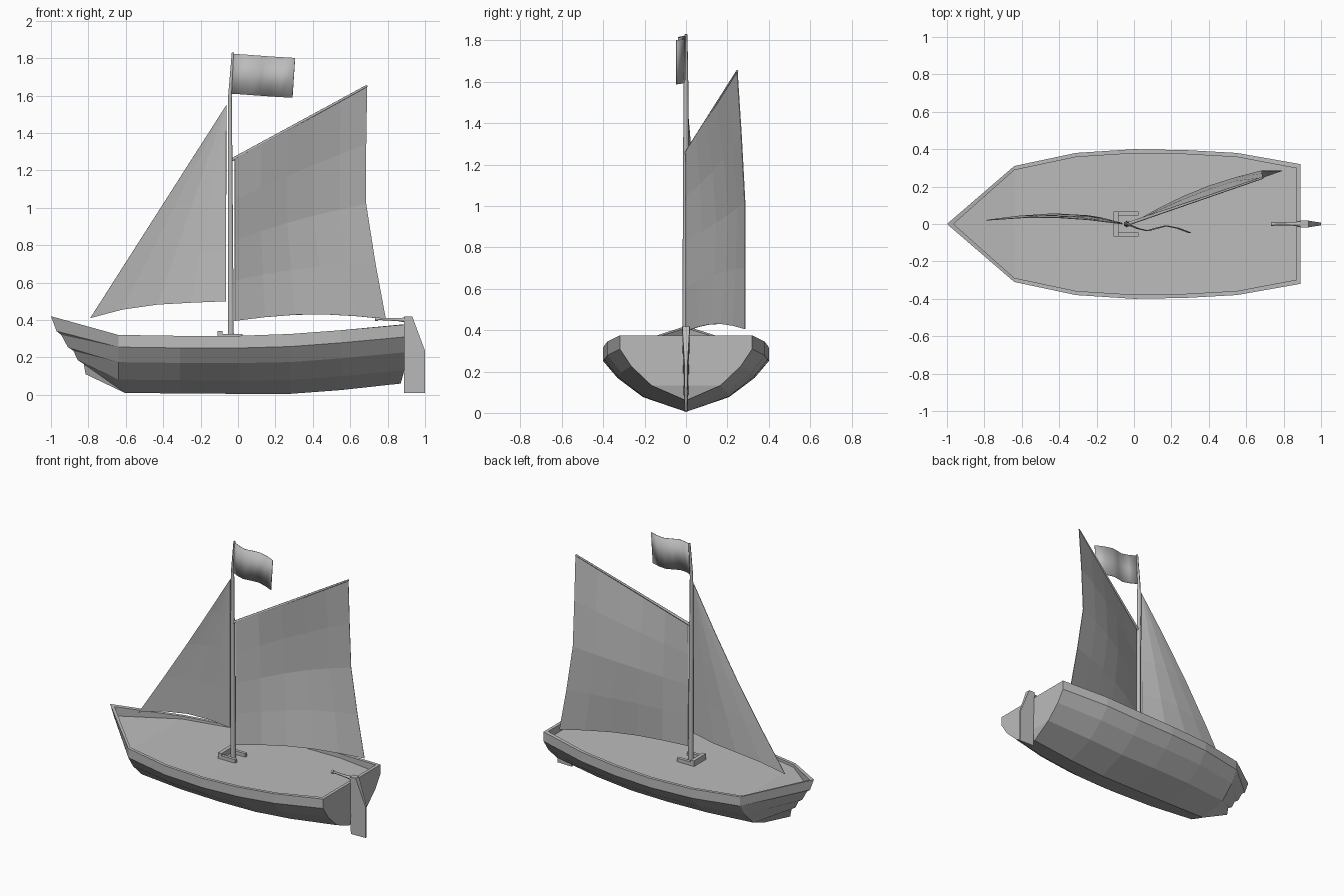
import bpy
import bmesh
from math import sin, pi
from mathutils import Vector

cube = bpy.data.objects.get("Cube")
if cube:
    bpy.data.objects.remove(cube, do_unlink=True)

grey = bpy.data.materials.new("plain grey")
grey.use_nodes = True
colour = (0.5, 0.5, 0.5, 1)
grey.diffuse_color = colour
grey.node_tree.nodes["Principled BSDF"].inputs["Base Color"].default_value = colour


def link(name, data):
    data.materials.append(grey)
    ob = bpy.data.objects.new(name, data)
    bpy.context.collection.objects.link(ob)
    return ob


def mesh_object(name, faces, smooth=False):
    """Build a mesh from faces given as corner points, welding shared corners."""
    bm = bmesh.new()
    for corners in faces:
        bm.faces.new([bm.verts.new(c) for c in corners])
    bmesh.ops.remove_doubles(bm, verts=bm.verts, dist=0.0005)
    bmesh.ops.dissolve_degenerate(bm, edges=bm.edges, dist=0.0005)
    bmesh.ops.recalc_face_normals(bm, faces=bm.faces)
    for f in bm.faces:
        f.smooth = smooth
    me = bpy.data.meshes.new(name)
    bm.to_mesh(me)
    bm.free()
    return link(name, me)


def spar(name, points, radii, resolution=1):
    cu = bpy.data.curves.new(name, "CURVE")
    cu.dimensions = "3D"
    cu.bevel_depth = 1
    cu.bevel_resolution = resolution
    cu.use_fill_caps = True
    sp = cu.splines.new("POLY")
    sp.points.add(len(points) - 1)
    for p, co, r in zip(sp.points, points, radii):
        p.co = (*co, 1)
        p.radius = r
    return link(name, cu)


def cloth(name, surface, columns, rows, smooth=False):
    """Thin sheet following surface(u, v)."""
    faces = []
    for i in range(columns):
        for j in range(rows):
            faces.append([surface((i + a) / columns, (j + b) / rows)
                          for a, b in ((0, 0), (1, 0), (1, 1), (0, 1))])
    ob = mesh_object(name, faces, smooth)
    mod = ob.modifiers.new("thickness", "SOLIDIFY")
    mod.thickness = 0.004
    mod.offset = 0
    return ob


def along(points, t):
    """Point on an evenly divided polyline."""
    s = t * (len(points) - 1)
    i = min(int(s), len(points) - 2)
    return Vector(points[i]).lerp(Vector(points[i + 1]), s - i)


# Hull stations: x, half width, sheer height, keel height, deck height
stations = [(-0.64, 0.31, 0.32, 0.01, 0.3), (-0.31, 0.38, 0.315, 0.007, 0.3),
            (0, 0.4, 0.315, 0.005, 0.3), (0.28, 0.395, 0.325, 0.005, 0.305),
            (0.55, 0.38, 0.345, 0.025, 0.315), (0.89, 0.32, 0.375, 0.06, 0.325)]
section = [(1, 1), (1, 0.79), (0.83, 0.53), (0.52, 0.23), (0, 0)]
rim = 0.022


def outer(st):
    x, w, top, keel, deck = st
    pts = [Vector((x, w * a, keel + (top - keel) * b)) for a, b in section]
    if st == stations[0]:
        pts[-1].x = -0.605
    if st == stations[-1]:
        pts[-1].x = 0.87
    return pts


def inner(st):
    x, w, top, keel, deck = st
    if st == stations[-1]:
        x -= rim
    return [Vector((x, w - rim, top)), Vector((x, w - rim, deck)), Vector((x, 0, deck))]


def centre(p):
    return Vector((p.x, 0, p.z))


hull = []
for s, t in zip(stations, stations[1:]):
    a, b = outer(s), outer(t)
    a, b = inner(s)[::-1] + a, inner(t)[::-1] + b
    hull += [[a[k], b[k], b[k + 1], a[k + 1]] for k in range(len(a) - 1)]

# Stepped bow: every strake ends a little behind the one above
stem_top = [(-1, 0, 0.42), (-0.945, 0, 0.32), (-0.88, 0, 0.235), (-0.825, 0, 0.165)]
stem_low = [(-0.97, 0, 0.34), (-0.91, 0, 0.255), (-0.857, 0, 0.185), (-0.815, 0, 0.11)]
first, first_in = outer(stations[0]), inner(stations[0])
for k in range(4):
    hull.append([stem_top[k], first[k], first[k + 1], stem_low[k]])
    if k < 3:
        hull.append([stem_low[k], first[k + 1], stem_top[k + 1]])
bow_rim, bow_deck = (-0.965, 0, 0.41), (-0.965, 0, 0.345)
hull += [[stem_top[0], bow_rim, first_in[0], first[0]],
         [bow_rim, bow_deck, first_in[1], first_in[0]],
         [bow_deck, first_in[2], first_in[1]]]

# Transom with its rim
last, last_in = outer(stations[-1]), inner(stations[-1])
for p, q in zip(last, last[1:]):
    corners = [p, q, centre(q), centre(p)]
    hull.append(corners[:2] + corners[3:] if q.y < 0.001 else corners)
hull += [[last[0], centre(last[0]), centre(last_in[0]), last_in[0]],
         [last_in[0], centre(last_in[0]), last_in[2], last_in[1]]]
hull += [[(p[0], -p[1], p[2]) for p in face] for face in hull]
mesh_object("hull", hull)


def box(name, low, high):
    x, y, z = zip(low, high)
    ring = [(x[0], y[0]), (x[1], y[0]), (x[1], y[1]), (x[0], y[1])]
    faces = [[(*c, h) for c in ring] for h in z]
    for i in range(4):
        p, q = ring[i - 1], ring[i]
        faces.append([(*p, z[0]), (*q, z[0]), (*q, z[1]), (*p, z[1])])
    mesh_object(name, faces)


# Mast and its step on the deck
spar("mast", [(-0.038, 0, 0.29), (-0.042, 0, 1.25), (-0.043, 0, 1.6), (-0.027, 0, 1.83)],
     [0.018, 0.014, 0.011, 0.007])
box("mast_step_bar", (-0.11, -0.067, 0.295), (-0.083, 0.067, 0.34))
for side, y in (("left", 0.045), ("right", -0.067)):
    box("mast_step_arm_" + side, (-0.09, y, 0.295), (0.025, y + 0.022, 0.325))

# Mainsail hung from a slanting gaff
leech = [(0.79, 0.285, 0.405), (0.735, 0.285, 0.7), (0.685, 0.285, 1.02),
         (0.685, 0.268, 1.34), (0.69, 0.248, 1.65)]


def mainsail(u, v):
    luff = Vector((-0.018, 0, 0.395 + 0.865 * v))
    p = luff.lerp(along(leech, v), u)
    p.y += 0.035 * sin(pi * u) * sin(pi * v)
    p.z += 0.03 * sin(pi * u) * (1 - v)
    return p


cloth("mainsail", mainsail, 5, 4)
spar("gaff", [(-0.035, 0, 1.255), (0.69, 0.248, 1.652)], [0.009, 0.006])

# Triangular foresail
foot = [(-0.79, 0.02, 0.41), (-0.62, 0.042, 0.455), (-0.43, 0.055, 0.482),
        (-0.25, 0.045, 0.492), (-0.065, 0.005, 0.5)]


def foresail(u, v):
    p = along(foot, u).lerp(Vector((-0.062, 0, 1.55)), v)
    p.y += 0.025 * sin(pi * v) * (1 - u)
    return p


cloth("foresail", foresail, 4, 4)

# Rippling flag
ripple = [(-0.03, 0, 0), (0.03, -0.025, 0), (0.08, -0.036, 0), (0.13, -0.022, 0),
          (0.18, -0.01, 0), (0.24, -0.022, 0), (0.305, -0.047, 0)]


def flag(u, v):
    p = along(ripple, u)
    p.x -= 0.014 * (1 - v)
    p.z = 1.61 + 0.213 * v - 0.022 * u
    return p


cloth("flag", flag, 6, 1, smooth=True)

# Rudder blade, thicker at the leading edge and the head
side = [(0.888, 0.01, 0.009), (1, 0.01, 0.005), (1, 0.235, 0.007),
        (0.932, 0.418, 0.018), (0.888, 0.418, 0.019)]
near = [(x, -w, z) for x, z, w in side]
far = [(x, w, z) for x, z, w in side]
blade = [near, far]
blade += [[near[i - 1], near[i], far[i], far[i - 1]] for i in range(5)]
mesh_object("rudder", blade)

# Tiller with a small knob
spar("tiller", [(0.895, 0, 0.4), (0.85, 0, 0.402), (0.745, 0, 0.406)],
     [0.015, 0.009, 0.007])
spar("tiller_knob", [(0.748, 0, 0.406), (0.733, 0, 0.406)], [0.012, 0.012])
